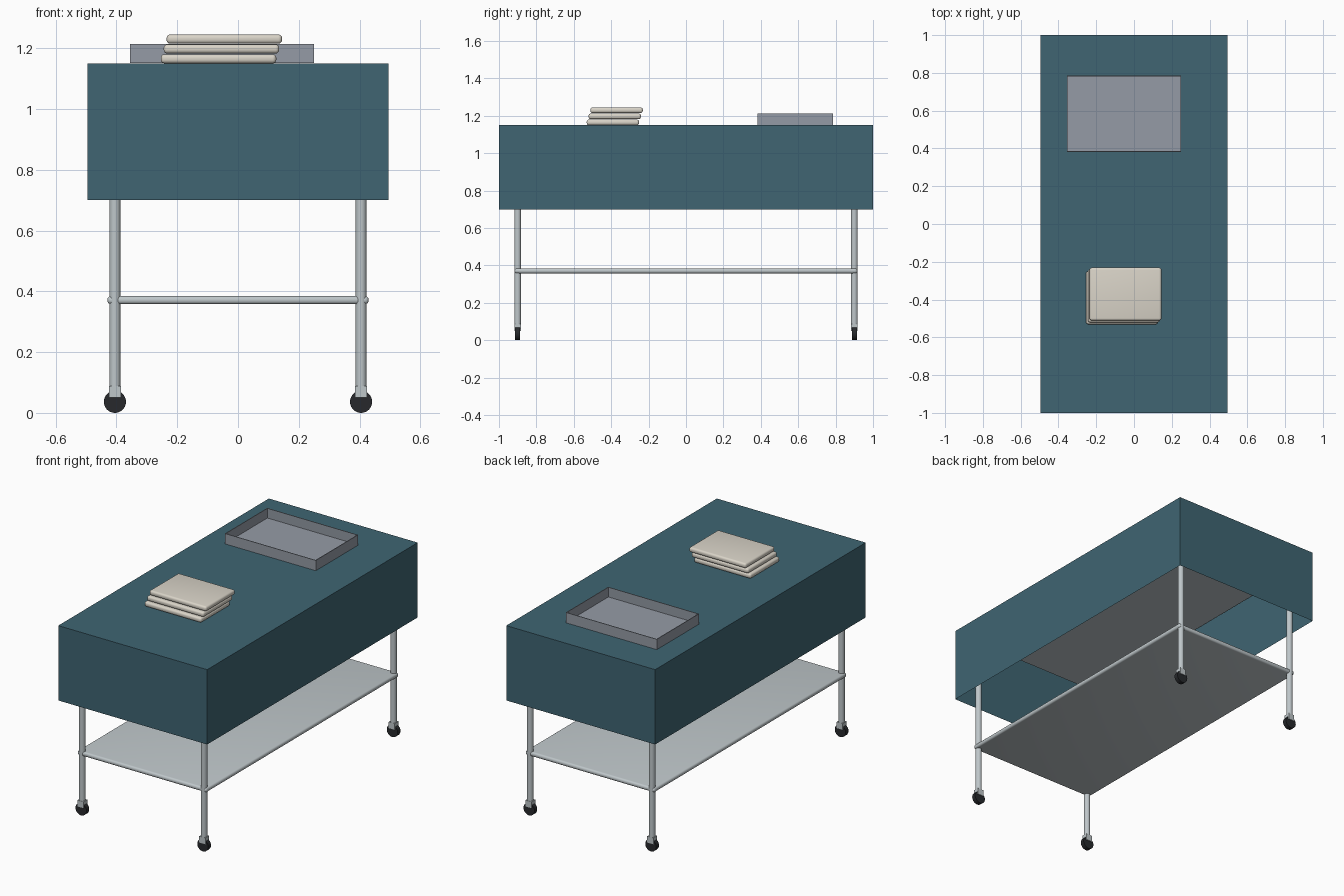
import bpy, bmesh, math
from mathutils import Matrix

if "Cube" in bpy.data.objects:
    bpy.data.objects.remove(bpy.data.objects["Cube"])


def material(name, rgb):
    m = bpy.data.materials.new(name)
    m.diffuse_color = (*rgb, 1)
    m.use_nodes = True
    m.node_tree.nodes["Principled BSDF"].inputs["Base Color"].default_value = m.diffuse_color
    return m


TEAL = material("teal_cloth", (0.05, 0.13, 0.17))
STEEL = material("steel", (0.52, 0.57, 0.59))
TRAY = material("tray_metal", (0.30, 0.33, 0.38))
LINEN = material("linen", (0.70, 0.66, 0.58))
RUBBER = material("rubber", (0.02, 0.022, 0.025))


def finish(name, bm, mat, smooth=False):
    me = bpy.data.meshes.new(name)
    bm.to_mesh(me)
    bm.free()
    ob = bpy.data.objects.new(name, me)
    bpy.context.collection.objects.link(ob)
    me.materials.append(mat)
    if smooth:
        bpy.ops.object.select_all(action='DESELECT')
        ob.select_set(True)
        bpy.context.view_layer.objects.active = ob
        bpy.ops.object.shade_smooth_by_angle(angle=math.radians(40))
    return ob


def box(name, centre, size, mat, bevel=0, open_side=0):
    """Box; open_side = 1 removes the top face, -1 the bottom face."""
    bm = bmesh.new()
    bmesh.ops.create_cube(bm, size=1, matrix=Matrix.Translation(centre) @ Matrix.Diagonal((*size, 1)))
    if open_side:
        bm.normal_update()
        faces = [f for f in bm.faces if f.normal.z * open_side > 0.5]
        bmesh.ops.delete(bm, geom=faces, context='FACES')
    if bevel:
        bmesh.ops.bevel(bm, geom=bm.edges[:], offset=bevel, segments=4, profile=0.5, affect='EDGES')
    return finish(name, bm, mat, bevel > 0)


def cylinder(name, centre, radius, depth, mat, along_y=False):
    bm = bmesh.new()
    rot = Matrix.Rotation(math.pi / 2 if along_y else 0, 4, 'X')
    bmesh.ops.create_cone(bm, cap_ends=True, segments=32, radius1=radius, radius2=radius,
                          depth=depth, matrix=Matrix.Translation(centre) @ rot)
    return finish(name, bm, mat, True)


# Draped cloth, open underneath, over the table top
box("drape", (0, 0, 0.925), (0.99, 2.0, 0.45), TEAL, open_side=-1)
box("table_top", (0, 0, 1.113), (0.95, 1.86, 0.055), STEEL)

# Lower shelf with rounded rim
box("shelf", (0, 0, 0.371), (0.86, 1.83, 0.027), STEEL, bevel=0.012)

# Legs with casters
for sx, side in ((-1, "left"), (1, "right")):
    for sy, end in ((-1, "front"), (1, "back")):
        x, y, tag = sx * 0.405, sy * 0.9, f"{end}_{side}"
        cylinder(f"{tag}_leg", (x, y, 0.58), 0.018, 1.02, STEEL)
        box(f"{tag}_caster_fork", (x, y, 0.069), (0.04, 0.036, 0.038), STEEL)
        cylinder(f"{tag}_wheel", (x, y, 0.0365), 0.0365, 0.026, RUBBER, along_y=True)

# Open instrument tray
tray = box("tray", (-0.053, 0.584, 1.182), (0.605, 0.403, 0.062), TRAY, open_side=1)
wall = tray.modifiers.new("wall", 'SOLIDIFY')
wall.thickness = 0.006
wall.offset = -1

# Stack of folded towels
for i in range(3):
    box(f"towel_{i + 1}", (-0.064 + 0.0095 * i, -0.391 + 0.01 * i, 1.165 + 0.0325 * i),
        (0.38, 0.28, 0.03), LINEN, bevel=0.012)
